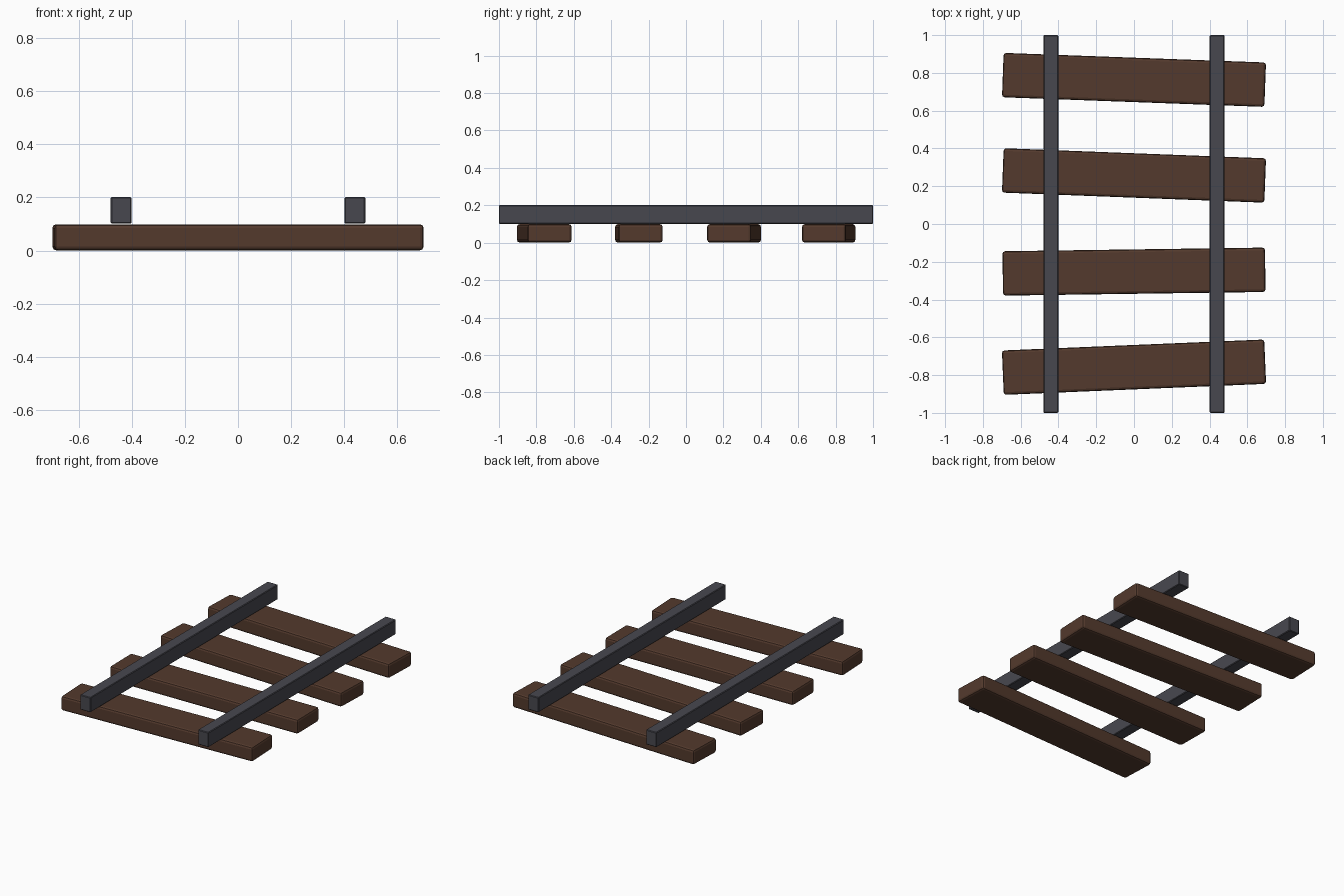
import bpy
import math

cube = bpy.data.objects.get("Cube")
if cube:
    bpy.data.objects.remove(cube, do_unlink=True)


def make_material(name, color):
    mat = bpy.data.materials.new(name)
    mat.use_nodes = True
    mat.diffuse_color = color
    mat.node_tree.nodes["Principled BSDF"].inputs["Base Color"].default_value = color
    return mat


def add_beam(name, size, location, mat, bevel, segments, turn=0.0):
    """Box with softened edges, turned about the vertical axis."""
    bpy.ops.mesh.primitive_cube_add(size=1, location=location)
    beam = bpy.context.object
    beam.name = name
    beam.scale = size
    bpy.ops.object.transform_apply(location=False, rotation=False, scale=True)
    beam.rotation_euler.z = math.radians(turn)
    beam.data.materials.append(mat)
    mod = beam.modifiers.new("Soft edges", "BEVEL")
    mod.width = bevel
    mod.segments = segments
    return beam


wood = make_material("dark brown wood", (0.088, 0.042, 0.026, 1))
steel = make_material("dark grey steel", (0.064, 0.064, 0.078, 1))

# Wooden sleepers, each laid slightly crooked
sleepers = [(-0.758, 2.4), (-0.252, 0.8), (0.257, -2.2), (0.763, -2.1)]
for i, (y, turn) in enumerate(sleepers, 1):
    add_beam(f"sleeper_{i}", (1.39, 0.235, 0.098), (0, y, 0.05), wood, 0.014, 2, turn)

# Steel rails resting on the sleepers
for side, x in (("left", 0.44), ("right", -0.44)):
    add_beam(f"{side}_rail", (0.078, 2.0, 0.1), (x, 0, 0.151), steel, 0.004, 1)
